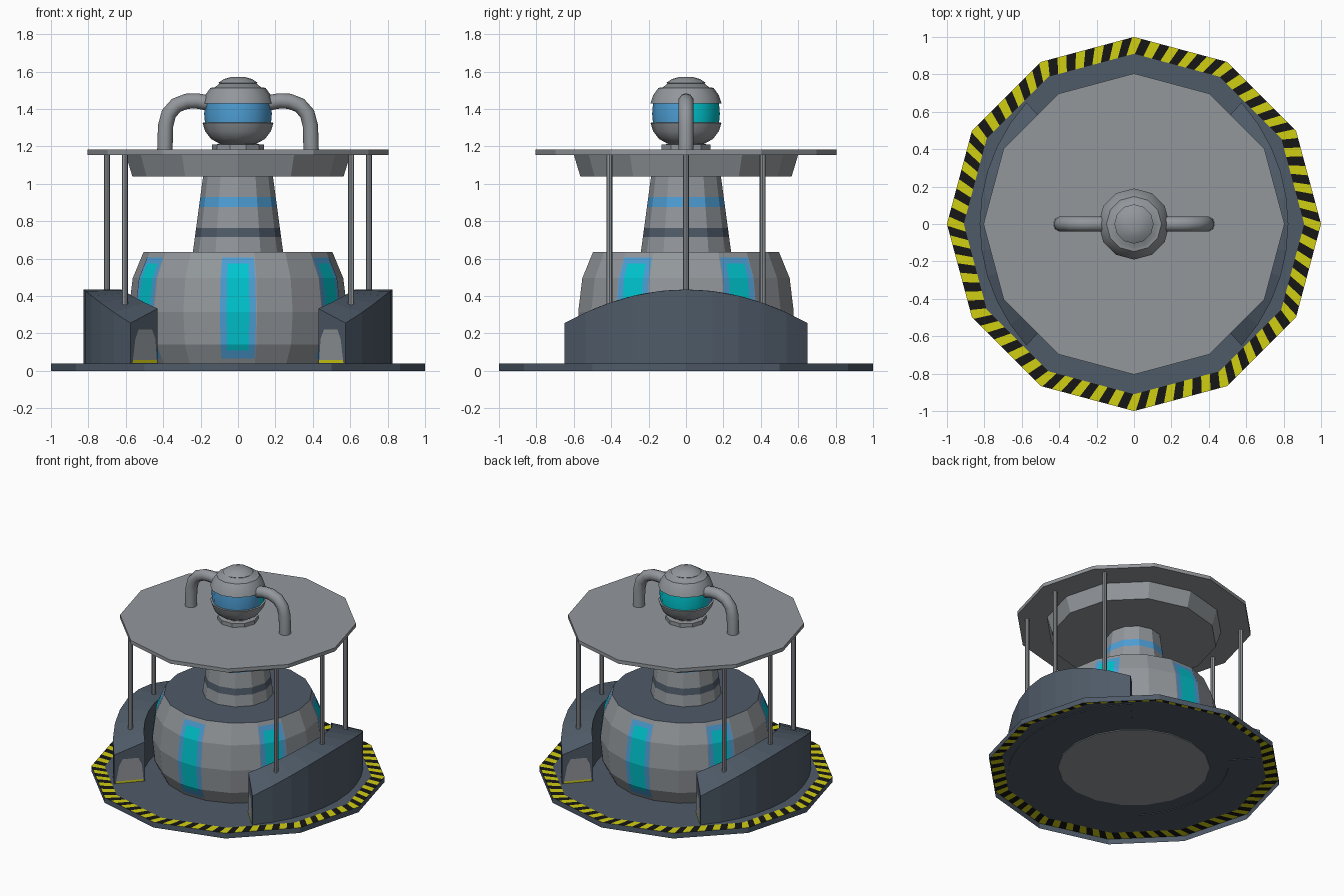
import bpy, bmesh, math
from mathutils import Vector

if "Cube" in bpy.data.objects:
    bpy.data.objects.remove(bpy.data.objects["Cube"])


def mat(name, rgb):
    m = bpy.data.materials.new(name)
    m.diffuse_color = (*rgb, 1)
    m.use_nodes = True
    m.node_tree.nodes["Principled BSDF"].inputs["Base Color"].default_value = m.diffuse_color
    return m


MATS = [mat("light_grey", (0.29, 0.31, 0.33)), mat("slate", (0.078, 0.105, 0.14)),
        mat("yellow", (0.64, 0.62, 0.006)), mat("black", (0.008, 0.008, 0.008)),
        mat("blue", (0.075, 0.34, 0.66)), mat("teal", (0.0, 0.56, 0.62))]
GREY, SLATE, YELLOW, BLACK, BLUE, TEAL = range(6)


def make(name, verts, faces, mats=GREY, smooth=False, fix=True):
    """Mesh object; mats is one index or a list with one index per face."""
    me = bpy.data.meshes.new(name)
    me.from_pydata([tuple(v) for v in verts], [], faces)
    for m in MATS:
        me.materials.append(m)
    for i, p in enumerate(me.polygons):
        p.material_index = mats if isinstance(mats, int) else mats[i]
    if fix:
        bm = bmesh.new()
        bm.from_mesh(me)
        bmesh.ops.recalc_face_normals(bm, faces=bm.faces)
        bm.to_mesh(me)
        bm.free()
    ob = bpy.data.objects.new(name, me)
    bpy.context.collection.objects.link(ob)
    if smooth:
        bpy.ops.object.select_all(action='DESELECT')
        ob.select_set(True)
        bpy.context.view_layer.objects.active = ob
        bpy.ops.object.shade_smooth_by_angle(angle=math.radians(40))
    return ob


def lathe(name, prof, n=12, rule=None, mats=GREY, smooth=False, at=(0, 0), top=None):
    """Turned solid from (radius, z) points; rule(row, angle) gives a face colour."""
    verts, faces, cols = [], [], []
    for r, z in prof:
        for i in range(n):
            a = math.tau * i / n
            verts.append((at[0] + r * math.cos(a), at[1] + r * math.sin(a), z))
    for j in range(len(prof) - 1):
        for i in range(n):
            k = (i + 1) % n
            faces.append((j * n + i, j * n + k, (j + 1) * n + k, (j + 1) * n + i))
            cols.append(rule(j, math.tau * (i + 0.5) / n) if rule else mats)
    last = (len(prof) - 1) * n
    faces += [tuple(reversed(range(n))), tuple(range(last, last + n))]
    cols += [mats, mats if top is None else top]
    return make(name, verts, faces, cols, smooth)


# Base plate: open underneath, slanted hazard stripes round the rim
H = 0.04
t_out = [0] + [0.02 + 0.1 * i for i in range(10)] + [1]
t_in = [0] + [0.09 + 0.1 * i for i in range(10)] + [1]


def corner(i, r, z=H):
    return Vector((r * math.cos(math.tau * i / 12), r * math.sin(math.tau * i / 12), z))


verts, faces, cols = [], [], []


def add(quad, col):
    faces.append(tuple(range(len(verts), len(verts) + len(quad))))
    verts.extend(quad)
    cols.append(col)


for s in range(12):
    for k in range(11):
        o = [corner(s, 1).lerp(corner(s + 1, 1), t) for t in t_out[k:k + 2]]
        q = [corner(s, 0.91).lerp(corner(s + 1, 0.91), t) for t in t_in[k:k + 2]]
        add([q[0], o[0], o[1], q[1]], BLACK if k % 2 else YELLOW)
    add([corner(s, 1, 0), corner(s + 1, 1, 0), corner(s + 1, 1), corner(s, 1)], SLATE)
add([corner(i, 0.91) for i in range(12)], SLATE)
make("base_plate", verts, faces, cols, fix=False)

# Faceted tank with a slate top
TANK = [(0.515, 0.035), (0.567, 0.14), (0.585, 0.315), (0.563, 0.495), (0.505, 0.635)]
lathe("tank", TANK, 18, top=SLATE)


def tank_r(z):
    for (r0, z0), (r1, z1) in zip(TANK, TANK[1:]):
        if z <= z1:
            return r0 + (r1 - r0) * (z - z0) / (z1 - z0)
    return TANK[-1][0]


# Six windows: blue frame plate with a teal pane over it
def window(name, ang, z0, z1, frac, off, col):
    zs = [z0] + [z for _, z in TANK if z0 < z < z1] + [z1]
    n = Vector((math.cos(ang), math.sin(ang), 0))
    t = Vector((-n.y, n.x, 0))
    h = math.radians(10)
    vs = []
    for z in zs:
        r = tank_r(z)
        for sgn in (-1, 1):
            vs.append(n * (r * math.cos(h) + off) + t * (sgn * frac * r * math.sin(h)) + Vector((0, 0, z)))
    make(name, vs, [(2 * i, 2 * i + 1, 2 * i + 3, 2 * i + 2) for i in range(len(zs) - 1)], col, fix=False)


for i in range(6):
    a = math.radians(-90 + 60 * i)
    window("window_frame", a, 0.065, 0.607, 0.95, 0.003, BLUE)
    window("window_pane", a, 0.11, 0.575, 0.60, 0.006, TEAL)

# Tapered neck with a slate and a blue band
NZ = [0.63, 0.715, 0.763, 0.875, 0.93, 1.05]
lathe("neck", [(0.242 - 0.135 * (z - 0.63), z) for z in NZ], 12,
      rule=lambda j, a: {1: SLATE, 3: BLUE}.get(j, GREY))

# Canopy roof and its tapered underside
lathe("canopy", [(0.805, 1.155), (0.805, 1.182)])
lathe("canopy_underside", [(0.565, 1.04), (0.60, 1.156)])


# Curved side walls with arched tops
def wall_z(y):
    return 0.435 - 0.18 * (y / 0.65) ** 2


def wall_pt(r, c, ymax, t, side):
    a = math.asin(ymax / r) * t
    return Vector((side * (c + r * math.cos(a)), r * math.sin(a), 0))


N = 10
for side in (-1, 1):
    vs, fs = [], []
    for i in range(N + 1):
        t = 2 * i / N - 1
        o = wall_pt(0.97, -0.145, 0.65, t, side)
        q = wall_pt(0.713, -0.088, 0.49, t, side)
        for p in (o, q):
            vs += [p + Vector((0, 0, 0.035)), p + Vector((0, 0, wall_z(p.y)))]
    for i in range(N):
        b = 4 * i
        for u, v in ((0, 1), (1, 3), (3, 2), (2, 0)):
            fs.append((b + u, b + v, b + 4 + v, b + 4 + u))
    fs += [(0, 1, 3, 2), (4 * N, 4 * N + 1, 4 * N + 3, 4 * N + 2)]
    make("side_wall", vs, fs, SLATE)
    # Grey end panels with a yellow sill
    for end in (-1, 1):
        o = wall_pt(0.97, -0.145, 0.65, end, side)
        q = wall_pt(0.713, -0.088, 0.49, end, side)
        d = q - o
        nrm = Vector((-d.y, d.x, 0)).normalized()
        if nrm.y * end < 0:
            nrm = -nrm
        def P(u, z):
            return o + d * u + nrm * 0.004 + Vector((0, 0, z))
        vs = [P(0.06, 0.042), P(0.95, 0.042), P(0.95, 0.057), P(0.07, 0.057),
              P(0.90, 0.17), P(0.78, 0.22), P(0.28, 0.22), P(0.16, 0.17)]
        fs = [(0, 1, 2, 3), (3, 2, 4, 5, 6, 7)]
        if (vs[1] - vs[0]).cross(vs[3] - vs[0]).dot(nrm) < 0:
            fs = [f[::-1] for f in fs]
        make("wall_end_panel", vs, fs, [YELLOW, GREY], fix=False)

# Posts from walls to canopy
for side in (-1, 1):
    for x, y in ((0.70, 0), (0.605, 0.41), (0.605, -0.41)):
        lathe("canopy_post", [(0.016, 0.25), (0.016, 1.16)], 8, smooth=True, at=(side * x, y))

# Head: foot, lower bowl, glass band, upper shell and cap
lathe("head_foot", [(0.138, 1.18), (0.138, 1.21), (0.10, 1.212), (0.10, 1.24)], 10)
lathe("head_bowl", [(0.10, 1.215), (0.145, 1.24), (0.175, 1.28), (0.19, 1.326), (0.17, 1.328)], smooth=True)
lathe("head_glass", [(0.176, 1.32), (0.181, 1.375), (0.176, 1.435)], smooth=True,
      rule=lambda j, a: TEAL if math.sin(a) > 0.1 else BLUE)
lathe("head_shell", [(0.17, 1.428), (0.19, 1.43), (0.175, 1.475), (0.147, 1.513), (0.125, 1.515),
                     (0.10, 1.535)], smooth=True)
lathe("head_cap", [(0.095, 1.53), (0.105, 1.54), (0.075, 1.56), (0.035, 1.571)], smooth=True)

# Bent pipes from the head down to the canopy
path = [(0.15, 1.43), (0.22, 1.443), (0.275, 1.441), (0.33, 1.42), (0.37, 1.375), (0.387, 1.31), (0.391, 1.18)]
for side in (-1, 1):
    vs, fs, n = [], [], 10
    for i, (x, z) in enumerate(path):
        x0, z0 = path[max(i - 1, 0)]
        x1, z1 = path[min(i + 1, len(path) - 1)]
        out = Vector((-(z1 - z0), 0, x1 - x0)).normalized()
        for k in range(n):
            a = math.tau * k / n
            p = Vector((x, 0, z)) + 0.041 * (out * math.cos(a) + Vector((0, math.sin(a), 0)))
            vs.append((side * p.x, p.y, p.z))
    for i in range(len(path) - 1):
        for k in range(n):
            m = (k + 1) % n
            fs.append((i * n + k, i * n + m, (i + 1) * n + m, (i + 1) * n + k))
    make("bent_pipe", vs, fs, GREY, smooth=True)
